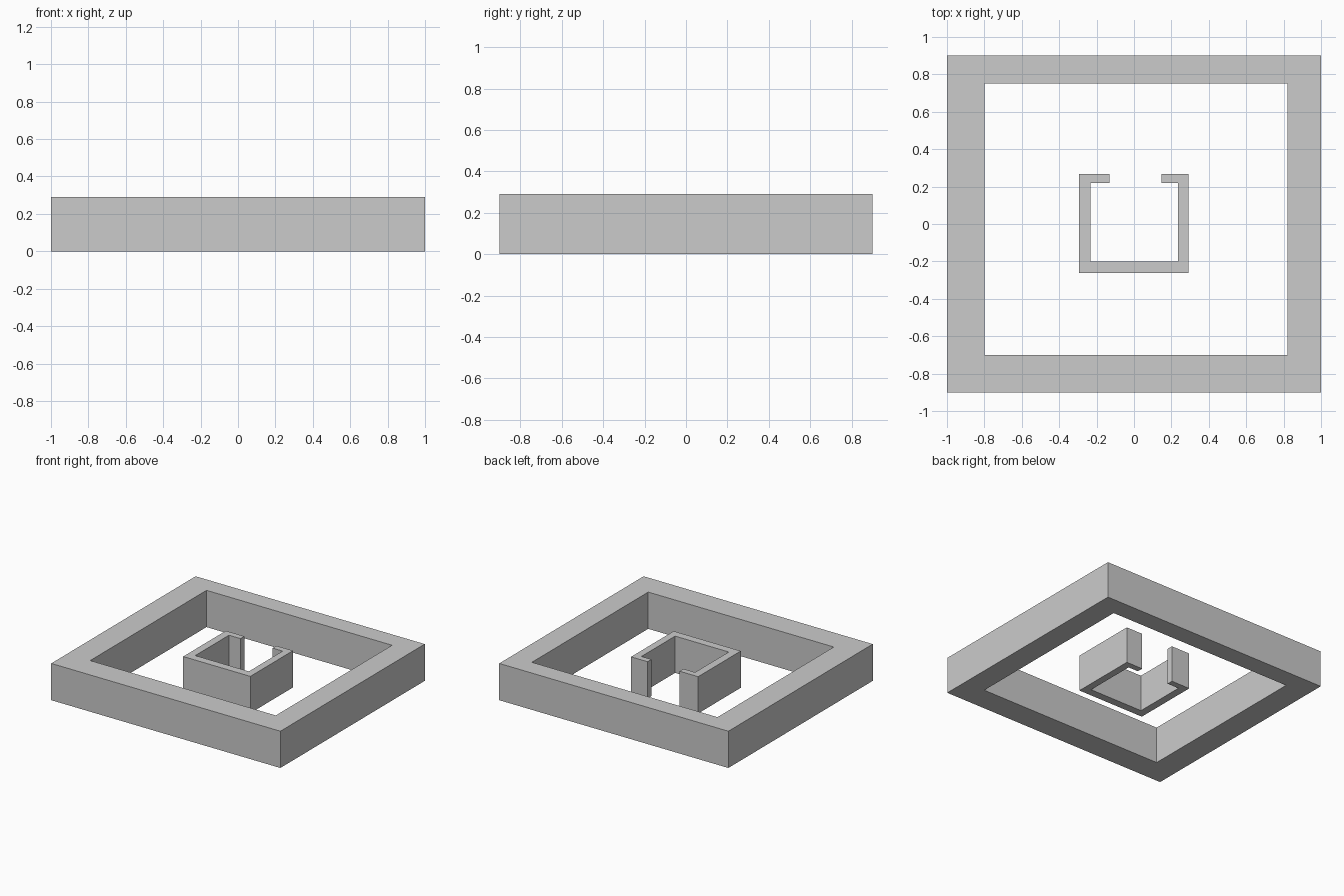
import bpy, bmesh

if "Cube" in bpy.data.objects:
    bpy.data.objects.remove(bpy.data.objects["Cube"])

HEIGHT = 0.29


def rect(x0, x1, y0, y1):
    return [(x0, y0), (x1, y0), (x1, y1), (x0, y1)]


def wall(name, outer, inner, closed):
    """Extrude the strip between two matching outlines up to HEIGHT."""
    bm = bmesh.new()
    o = [bm.verts.new((x, y, 0)) for x, y in outer]
    i = [bm.verts.new((x, y, 0)) for x, y in inner]
    n = len(o)
    for a in range(n if closed else n - 1):
        b = (a + 1) % n
        bm.faces.new((o[a], o[b], i[b], i[a]))
    res = bmesh.ops.extrude_face_region(bm, geom=bm.faces[:], use_keep_orig=True)
    top = [g for g in res["geom"] if isinstance(g, bmesh.types.BMVert)]
    bmesh.ops.translate(bm, verts=top, vec=(0, 0, HEIGHT))
    bmesh.ops.recalc_face_normals(bm, faces=bm.faces[:])
    mesh = bpy.data.meshes.new(name)
    bm.to_mesh(mesh)
    bm.free()
    obj = bpy.data.objects.new(name, mesh)
    bpy.context.collection.objects.link(obj)
    return obj


# Outer enclosure with uneven wall thickness
wall("outer_wall", rect(-1, 1, -0.9, 0.9), rect(-0.80, 0.82, -0.70, 0.75), True)

# Inner room, open at the back between two short return walls
X0, X1, Y0, Y1 = -0.294, 0.292, -0.263, 0.268
x0, x1, y0, y1 = -0.233, 0.235, -0.20, 0.22
DOOR_L, DOOR_R = -0.132, 0.148
wall("inner_room_wall",
     [(DOOR_L, Y1), (X0, Y1), (X0, Y0), (X1, Y0), (X1, Y1), (DOOR_R, Y1)],
     [(DOOR_L, y1), (x0, y1), (x0, y0), (x1, y0), (x1, y1), (DOOR_R, y1)], False)
